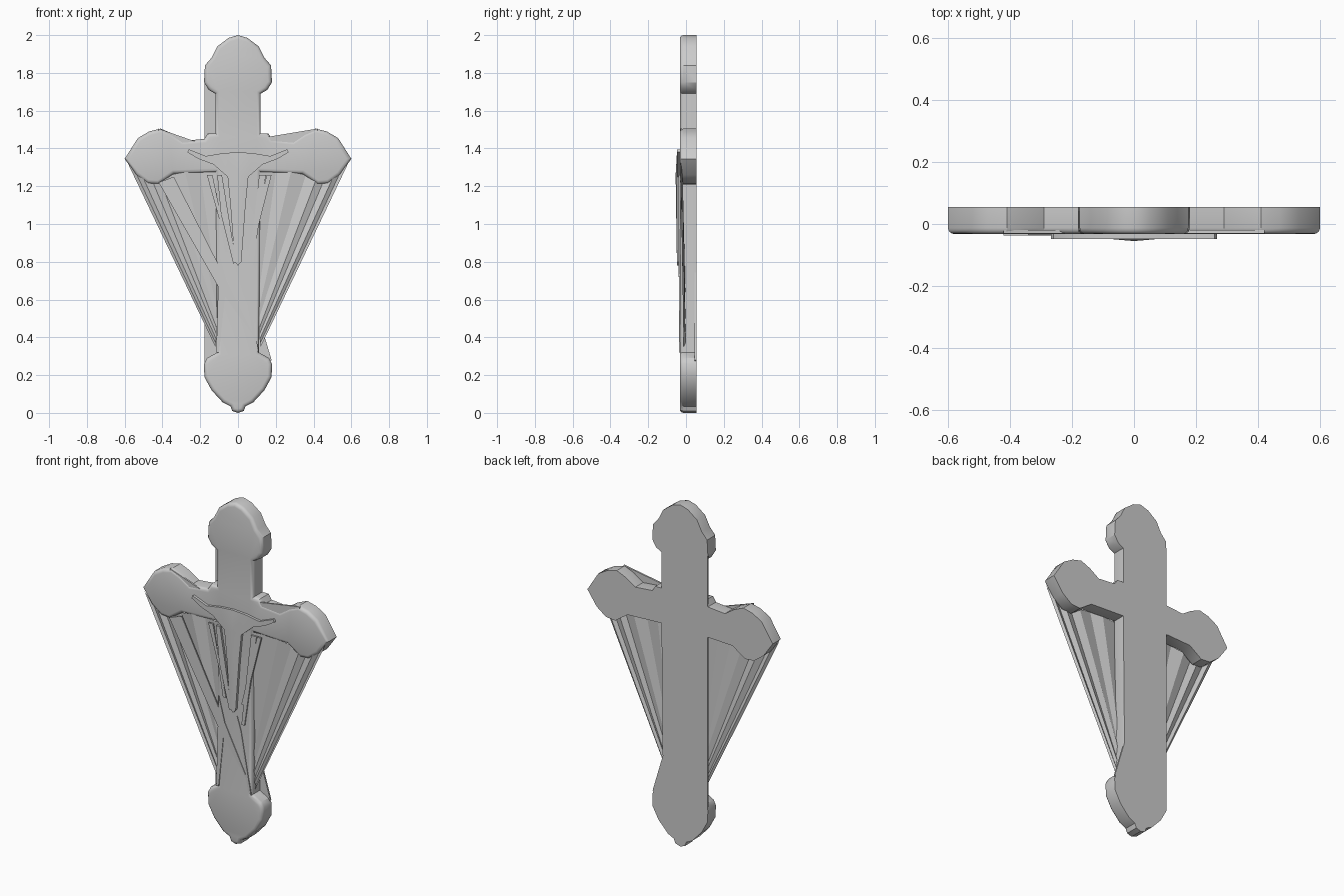
import bpy, bmesh
from mathutils import Vector

if "Cube" in bpy.data.objects:
    bpy.data.objects.remove(bpy.data.objects["Cube"])


def finish(name, bm, angle=0.6):
    me = bpy.data.meshes.new(name)
    bm.to_mesh(me)
    bm.free()
    ob = bpy.data.objects.new(name, me)
    bpy.context.collection.objects.link(ob)
    bpy.ops.object.select_all(action='DESELECT')
    ob.select_set(True)
    bpy.context.view_layer.objects.active = ob
    bpy.ops.object.shade_smooth_by_angle(angle=angle)
    return ob


def plate(name, outline, front, back, round_front=0.0):
    """Extruded x/z outline with an optionally rounded front rim."""
    bm = bmesh.new()
    f = bm.faces.new([bm.verts.new((x, front, z)) for x, z in outline])
    rim = list(f.edges)
    ext = bmesh.ops.extrude_face_region(bm, geom=[f], use_keep_orig=True)
    for v in ext['geom']:
        if isinstance(v, bmesh.types.BMVert):
            v.co.y = back
    if round_front:
        bmesh.ops.bevel(bm, geom=rim, offset=round_front, segments=3,
                        profile=0.5, affect='EDGES', clamp_overlap=True)
    bmesh.ops.recalc_face_normals(bm, faces=bm.faces)
    bmesh.ops.triangulate(bm, faces=[p for p in bm.faces if len(p.verts) > 4])
    return finish(name, bm)


def mirrored(half):
    return half + [(-x, z) for x, z in reversed(half) if x > 1e-4]


# Cross body with lobed ends
half = [(0, 2), (.05, 1.985), (.11, 1.94), (.14, 1.88), (.175, 1.84), (.18, 1.75),
        (.155, 1.71), (.12, 1.69), (.12, 1.48), (.16, 1.48), (.18, 1.45), (.29, 1.44),
        (.35, 1.48), (.41, 1.505), (.47, 1.49), (.53, 1.455), (.6, 1.345),
        (.54, 1.26), (.48, 1.215), (.42, 1.21), (.34, 1.265), (.12, 1.275),
        (.11, .32), (.165, .29), (.18, .26), (.178, .19), (.14, .12), (.08, .055),
        (.04, .035), (.03, .01), (0, 0)]
plate("cross_body", mirrored(half), -.033, .055, .02)

# Back sheet that overhangs the left side of the upright
plate("back_sheet", [(-.178, 1.8), (.1, 1.8), (.12, 1.3), (.112, .5), (.178, .28),
                     (.1, .2), (-.178, .25)], .045, .055)

# Thin sheets bridging the notch on top of each arm
plate("arm_bridge_right", [(.12, 1.455), (.42, 1.505), (.42, 1.4), (.12, 1.4)], -.03, -.02)
plate("arm_bridge_left", [(-.12, 1.43), (-.22, 1.435), (-.42, 1.505), (-.42, 1.4), (-.12, 1.4)],
      -.03, -.02)


# Pleated webs fanning from the arm ends to the foot of the upright
def web(name, side):
    bm = bmesh.new()
    tops = [(.585, 1.325), (.54, 1.27), (.5, 1.24), (.45, 1.22), (.41, 1.225), (.36, 1.26),
            (.28, 1.275), (.2, 1.275), (.11, 1.275)]
    low = [(.12, .35), (.118, .37), (.115, .39), (.115, .42), (.113, .45), (.11, .5),
           (.11, .55), (.108, .62), (.105, .7)]
    rows = []
    for i, (t, b) in enumerate(zip(tops, low)):
        y = -.028 if i % 2 == 0 else -.018
        rows.append((bm.verts.new((side * t[0], y, t[1])),
                     bm.verts.new((side * b[0], y + .015, b[1]))))
    for a, b in zip(rows, rows[1:]):
        bm.faces.new((a[0], b[0], b[1], a[1]))
    return finish(name, bm, .1)


web("web_right", 1)
web("web_left", -1)

# Long slivers crossing the front of the upright
plate("sliver_long", [(-.42, 1.22), (-.34, 1.25), (-.07, .72), (.1, .38), (-.1, .66)], -.037, -.03)
plate("sliver_left", [(-.1, .85), (-.06, .7), (-.1, .32), (-.115, .32)], -.037, -.03)
plate("sliver_right", [(.02, .76), (.045, .68), (.11, .32), (.09, .34)], -.037, -.03)
for i, (x, b, w) in enumerate([(.13, .72, .035), (.165, .84, .025), (-.15, .85, .03)]):
    s = 1 if x > 0 else -1
    plate(f"sliver_hanging_{i}", [(x - w / 2, 1.26), (x + w / 2, 1.26), (s * .07, b), (s * .05, b)],
          -.04, -.03)

# Raised figure on the front: spread arms and tapering body around a ridge
bm = bmesh.new()
fig = [(0, 1.38), (.08, 1.375), (.17, 1.36), (.26, 1.395), (.268, 1.38), (.21, 1.345), (.13, 1.315),
       (.055, 1.25), (.04, 1.1), (.018, .8), (0, .78)]
ring = mirrored(fig)
back = [bm.verts.new((x, -.03, z)) for x, z in ring]
front = [bm.verts.new((x, -.048, z)) for x, z in ring]
hub = bm.verts.new((0, -.055, 1.26))
n = len(ring)
for i in range(n):
    j = (i + 1) % n
    bm.faces.new((back[i], back[j], front[j], front[i]))
bm.faces.ensure_lookup_table()
# Front cap split at the hub: body strip, shoulders and arms
R, L = front[:11], [front[0]] + front[:10:-1] + [front[10]]
for S in (R, L):
    bm.faces.new((S[0], S[1], hub))
    bm.faces.new((S[1], S[6], S[7], hub))
    bm.faces.new((S[1], S[2], S[5], S[6]))
    bm.faces.new((S[2], S[3], S[4], S[5]))
    bm.faces.new((hub, S[7], S[8]))
    bm.faces.new((hub, S[8], S[9], S[10]))
bmesh.ops.recalc_face_normals(bm, faces=bm.faces)
finish("raised_figure", bm)

# Slanting legs of the figure on the left
plate("figure_leg", [(-.11, 1.26), (-.085, 1.26), (-.01, .8), (-.025, .79), (-.09, 1.05)],
      -.046, -.03)
